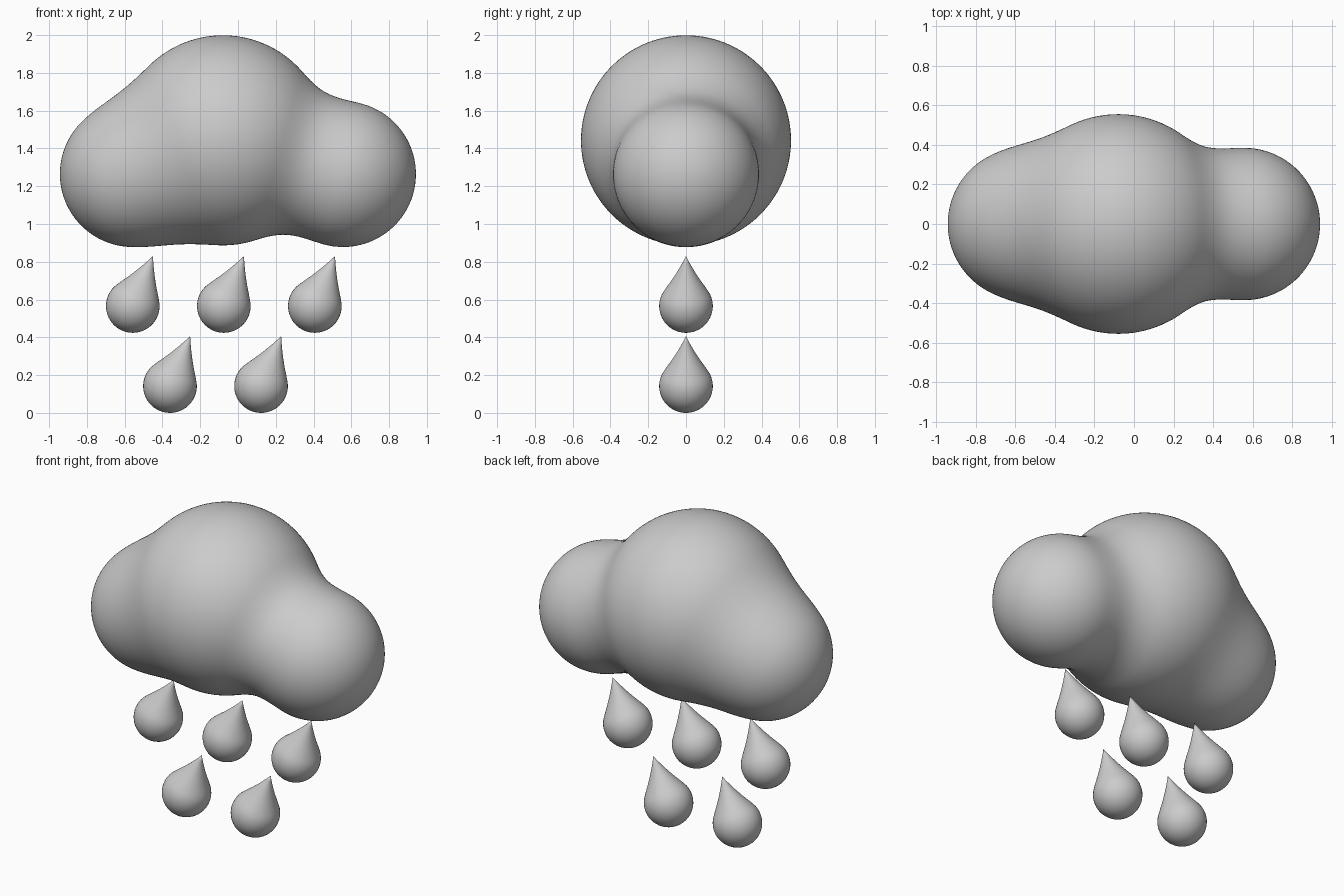
import bpy, bmesh, math
from mathutils import Vector, Matrix

if "Cube" in bpy.data.objects:
    bpy.data.objects.remove(bpy.data.objects["Cube"])

# Cloud lobes: centre, radius
LOBES = [(Vector((-0.08, 0, 1.443)), 0.556),
         (Vector((0.556, 0, 1.264)), 0.386),
         (Vector((-0.556, 0, 1.265)), 0.387)]
BLEND = 0.2


def cloud_distance(p):
    """Distance to the softly blended lobes."""
    d = None
    for centre, radius in LOBES:
        e = (p - centre).length - radius
        if d is None:
            d = e
        else:
            h = max(BLEND - abs(d - e), 0) / BLEND
            d = min(d, e) - h * h * BLEND / 4
    return d


def finish(bm, name):
    bmesh.ops.recalc_face_normals(bm, faces=bm.faces)
    for f in bm.faces:
        f.smooth = True
    mesh = bpy.data.meshes.new(name)
    bm.to_mesh(mesh)
    bm.free()
    obj = bpy.data.objects.new(name, mesh)
    bpy.context.collection.objects.link(obj)
    return obj


# Cloud: push the vertices of a sphere out to the blended surface
bm = bmesh.new()
bmesh.ops.create_icosphere(bm, subdivisions=6, radius=1)
core = Vector((0, 0, 1.3))
for v in bm.verts:
    ray = Vector((v.co.x * 1.6, v.co.y, v.co.z)).normalized()
    near, far = 0.0, 1.5
    for _ in range(18):
        mid = (near + far) / 2
        if cloud_distance(core + ray * mid) < 0:
            near = mid
        else:
            far = mid
    v.co = core + ray * near
finish(bm, "cloud")

# Raindrop profile (radius, height): round bottom, slightly hollow neck, sharp tip
R = 0.142
profile = [(R * math.sin(a), -R * math.cos(a))
           for a in (math.radians(115) * i / 16 for i in range(17))]
profile += [(0.117, 0.08), (0.103, 0.102), (0.078, 0.14), (0.054, 0.18),
            (0.032, 0.22), (0.014, 0.255), (0, 0.285)]


def raindrop(name, x, z):
    bm = bmesh.new()
    verts = [bm.verts.new((r, 0, h)) for r, h in profile]
    edges = [bm.edges.new(pair) for pair in zip(verts, verts[1:])]
    bmesh.ops.spin(bm, geom=verts + edges, axis=(0, 0, 1), cent=(0, 0, 0),
                   angle=math.tau, steps=40)
    bmesh.ops.remove_doubles(bm, verts=bm.verts, dist=1e-4)
    bm.transform(Matrix.Rotation(math.radians(22), 4, 'Y'))
    finish(bm, name).location = (x, 0, z)


# Two rows of leaning raindrops
for i in range(3):
    raindrop(f"raindrop_upper_{i + 1}", -0.557 + 0.482 * i, 0.566)
for i in range(2):
    raindrop(f"raindrop_lower_{i + 1}", -0.36 + 0.482 * i, R)
